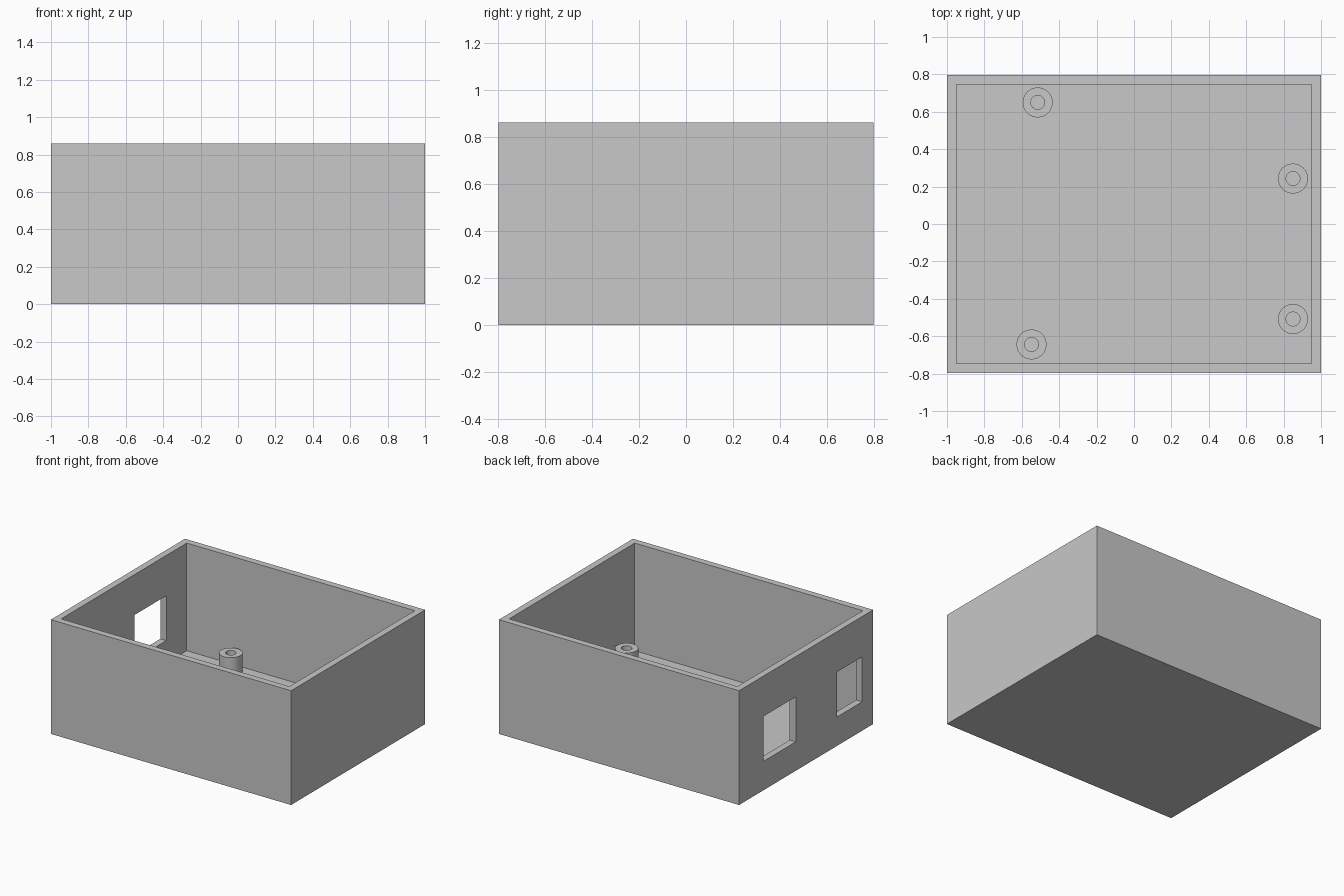
import bpy
import bmesh
import math

if "Cube" in bpy.data.objects:
    bpy.data.objects.remove(bpy.data.objects["Cube"])

HX, HY, H = 1.0, 0.797, 0.86      # half width, half depth, height
WALL, FLOOR = 0.05, 0.05

grey = bpy.data.materials.new("plain grey")
grey.diffuse_color = (0.58, 0.58, 0.58, 1)
grey.use_nodes = True
grey.node_tree.nodes["Principled BSDF"].inputs["Base Color"].default_value = grey.diffuse_color


def add_object(name, bm):
    bmesh.ops.recalc_face_normals(bm, faces=bm.faces)
    mesh = bpy.data.meshes.new(name)
    bm.to_mesh(mesh)
    bm.free()
    mesh.materials.append(grey)
    obj = bpy.data.objects.new(name, mesh)
    bpy.context.collection.objects.link(obj)
    return obj


def box(name, lo, hi):
    bm = bmesh.new()
    bmesh.ops.create_cube(bm, size=1)
    for v in bm.verts:
        v.co = [(a + b) / 2 + c * (b - a) for a, b, c in zip(lo, hi, v.co)]
    return add_object(name, bm)


def cut(target, cutter):
    mod = target.modifiers.new(cutter.name, 'BOOLEAN')
    mod.operation = 'DIFFERENCE'
    mod.solver = 'EXACT'
    mod.object = cutter
    cutter.hide_render = True
    cutter.hide_viewport = True
    cutter.display_type = 'WIRE'


def standoff(name, x, y, outer=0.08, inner=0.037, top=0.188, n=48):
    # Hollow post, open down to the floor
    profile = [(outer, FLOOR), (outer, top), (inner, top), (inner, FLOOR)]
    bm = bmesh.new()
    rings = []
    for r, z in profile:
        rings.append([bm.verts.new((r * math.cos(2 * math.pi * i / n),
                                    r * math.sin(2 * math.pi * i / n), z))
                      for i in range(n)])
    for a, b in zip(rings, rings[1:]):
        for i in range(n):
            j = (i + 1) % n
            bm.faces.new((a[i], a[j], b[j], b[i]))
    obj = add_object(name, bm)
    # An open surface: make sure the top ring faces up
    if max(obj.data.polygons, key=lambda p: p.center.z).normal.z < 0:
        obj.data.flip_normals()
    obj.location = (x, y, 0)
    bpy.ops.object.select_all(action='DESELECT')
    obj.select_set(True)
    bpy.context.view_layer.objects.active = obj
    bpy.ops.object.shade_smooth_by_angle(angle=math.radians(30))


# Open-topped case
case = box("case", (-HX, -HY, 0), (HX, HY, H))
cut(case, box("cavity_cutter", (WALL - HX, WALL - HY, FLOOR),
              (HX - WALL, HY - WALL, H + 0.2)))

# Two port openings through the left wall
for name, y0, y1 in (("wide_port_cutter", 0.123, 0.504),
                     ("narrow_port_cutter", -0.667, -0.366)):
    cut(case, box(name, (-HX - 0.1, y0, 0.218), (-HX + WALL + 0.1, y1, 0.556)))

# Mounting standoffs on the floor
for i, (x, y) in enumerate([(-0.515, 0.65), (0.85, 0.243),
                            (0.85, -0.508), (-0.548, -0.644)], 1):
    standoff(f"standoff_{i}", x, y)
